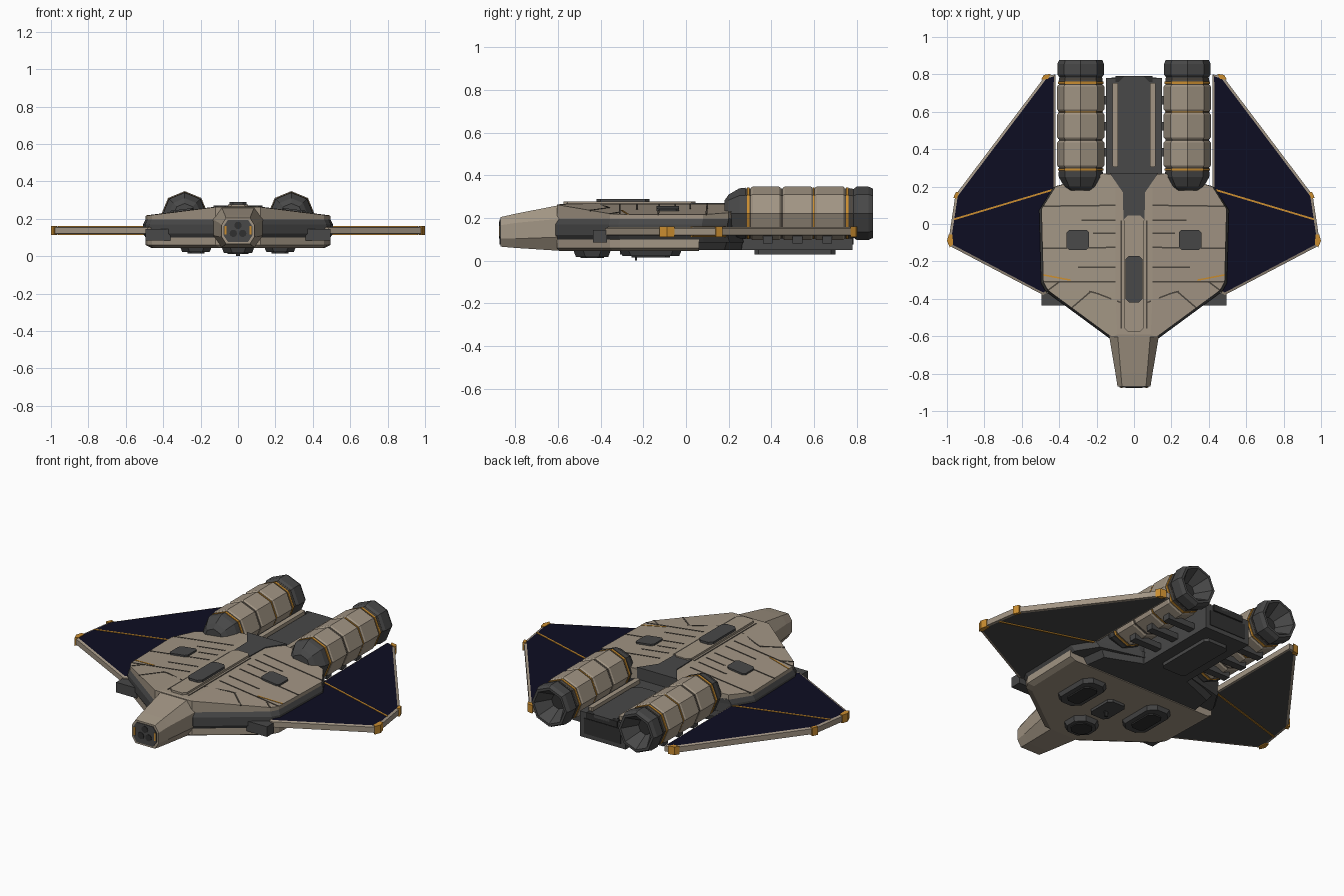
import bpy, bmesh, math

if "Cube" in bpy.data.objects:
    bpy.data.objects.remove(bpy.data.objects["Cube"], do_unlink=True)


def material(name, r, g, b):
    m = bpy.data.materials.new(name)
    m.use_nodes = True
    m.diffuse_color = (r, g, b, 1)
    m.node_tree.nodes["Principled BSDF"].inputs["Base Color"].default_value = (r, g, b, 1)
    return m


TAN = material("tan hull", 0.36, 0.30, 0.23)
DARK = material("dark grey", 0.065, 0.065, 0.065)
BLACK = material("charcoal", 0.03, 0.03, 0.03)
NAVY = material("navy panel", 0.004, 0.004, 0.016)
GOLD = material("gold trim", 0.6, 0.27, 0.03)
GROOVE = material("seam brown", 0.075, 0.063, 0.05)


def finish(bm, name, *mats):
    bmesh.ops.recalc_face_normals(bm, faces=bm.faces)
    me = bpy.data.meshes.new(name)
    bm.to_mesh(me)
    bm.free()
    for m in mats:
        me.materials.append(m)
    ob = bpy.data.objects.new(name, me)
    bpy.context.collection.objects.link(ob)
    return ob


def loft_bm(rings):
    """Skin equal-length rings of points and cap both ends."""
    bm = bmesh.new()
    rows = [[bm.verts.new(p) for p in ring] for ring in rings]
    n = len(rows[0])
    for a, b in zip(rows, rows[1:]):
        for i in range(n):
            j = (i + 1) % n
            bm.faces.new((a[i], a[j], b[j], b[i]))
    bm.faces.new(rows[0])
    bm.faces.new(rows[-1])
    return bm


def loft(name, rings, mat):
    return finish(loft_bm(rings), name, mat)


def prism(name, outline, z0, z1, mat):
    return loft(name, [[(x, y, z) for x, y in outline] for z in (z0, z1)], mat)


def box(name, x0, x1, y0, y1, z0, z1, mat):
    return prism(name, [(x0, y0), (x1, y0), (x1, y1), (x0, y1)], z0, z1, mat)


def full(half):
    """Complete a right-hand outline by mirroring it across x = 0."""
    return half + [(-p[0], *p[1:]) for p in reversed(half)]


def chamfered(cx, cy, w, h, c):
    """Rectangle outline with cut corners; w and h are half sizes."""
    q = [(w, h - c), (w - c, h), (c - w, h), (-w, h - c)]
    return [(cx + x, cy + y) for x, y in q + [(-x, -y) for x, y in q]]


def pad(name, cx, cy, w, h, z0, z1, mat, c=0.03, taper=0.0):
    return loft(name, [[(x, y, z0) for x, y in chamfered(cx, cy, w - taper, h - taper, c)],
                       [(x, y, z1) for x, y in chamfered(cx, cy, w, h, c)]], mat)


def roof(x):
    return 0.265 - max(0, abs(x) - 0.1) * 0.125


# Hull: tan roof, dark waist and tan belly
edge = [(0.12, -0.605), (0.46, -0.355), (0.485, -0.31), (0.495, 0.08), (0.42, 0.2), (0.17, 0.27)]
ridge = [(0.09, -0.59), (0.1, -0.36), (0.1, -0.3), (0.1, 0.08), (0.1, 0.17), (0.1, 0.26)]


def layer(z, grow=0.0, back=0.27):
    return full([(x + grow, min(y - grow / 2, back), z) for x, y in edge])


loft("upper_hull", [layer(0.195), full([(x, y, roof(x)) for x, y in edge]),
                    full([(x, y, 0.265) for x, y in ridge])], TAN)
loft("hull_waist", [layer(0.085, -0.01), layer(0.12, 0.012), layer(0.17, 0.012),
                    layer(0.2, -0.002)], DARK)
loft("lower_hull", [layer(0.045, -0.03, 0.06), layer(0.06, 0.0, 0.06),
                    layer(0.1, 0.0, 0.06)], TAN)
loft("rear_belly", [full([(0.38, 0.05, 0.05), (0.36, 0.18, 0.05), (0.16, 0.26, 0.05)]),
                    full([(0.43, 0.05, 0.12), (0.41, 0.2, 0.12), (0.17, 0.27, 0.12)])], DARK)


# Seams and trim lying on the sloping roof
def roof_strip(name, a, b, mat, w=0.004, lift=0.002):
    dx, dy = b[0] - a[0], b[1] - a[1]
    k = w / math.hypot(dx, dy)
    ring = [(x + t * -dy * k, y + t * dx * k) for (x, y), t in
            ((a, 1), (b, 1), (b, -1), (a, -1))]
    loft(name, [[(x, y, roof(x) + h) for x, y in ring] for h in (-0.004, lift)], mat)


seams = [((0.1, 0.1), (0.49, 0.095)), ((0.1, -0.125), (0.49, -0.13)), ((0.1, -0.31), (0.48, -0.31)),
         ((0.07, -0.42), (0.2, -0.37)), ((0.2, -0.37), (0.24, -0.36)), ((0.23, -0.36), (0.335, -0.45)),
         ((0.068, -0.56), (0.068, 0.02)), ((0.1, 0.02), (0.28, 0.02)), ((0.1, -0.23), (0.3, -0.23)),
         ((0.1, -0.05), (0.22, -0.05)), ((0.4, -0.31), (0.46, -0.355))]
for s, side in ((1, "left"), (-1, "right")):
    for a, b in seams:
        roof_strip(side + "_roof_seam", (s * a[0], a[1]), (s * b[0], b[1]), GROOVE)
    roof_strip(side + "_roof_trim", (s * 0.34, -0.3), (s * 0.485, -0.272), GOLD)
    hatch = chamfered(s * 0.3, -0.085, 0.06, 0.053, 0.014)
    loft(side + "_roof_hatch", [[(x, y, roof(x) + h) for x, y in hatch] for h in (-0.01, 0.01)], DARK)

# Spine with canopy, and the dark deck behind it
pad("spine", 0, -0.265, 0.054, 0.31, 0.25, 0.277, TAN, 0.02)
pad("canopy", 0, -0.295, 0.046, 0.125, 0.27, 0.29, DARK, 0.02)
prism("rear_deck", full([(0.056, 0.02), (0.06, 0.17), (0.13, 0.272)]), 0.2, 0.27, DARK)


# Nose: octagonal taper with a sensor face
def nose_ring(y, w, top, z0, z1, c):
    return full([(top, y, z0), (w, y, z0 + c), (w, y, z1 - c), (top, y, z1)])


loft("nose", [nose_ring(-0.87, 0.088, 0.064, 0.066, 0.204, 0.038),
              nose_ring(-0.8, 0.099, 0.07, 0.06, 0.22, 0.043),
              nose_ring(-0.585, 0.135, 0.088, 0.046, 0.262, 0.065),
              nose_ring(-0.5, 0.135, 0.088, 0.046, 0.262, 0.065)], TAN)
loft("sensor_face", [nose_ring(y, 0.078, 0.054, 0.076, 0.194, 0.036) for y in (-0.874, -0.86)], DARK)
for x, z in ((-0.025, 0.122), (0.025, 0.122), (0, 0.165)):
    loft("sensor_lens", [[(x + 0.02 * math.cos(t * math.pi / 5), y, z + 0.02 * math.sin(t * math.pi / 5))
                          for t in range(10)] for y in (-0.877, -0.865)], BLACK)
for s in (1, -1):
    box("sensor_light", s * 0.061, s * 0.071, -0.877, -0.865, 0.115, 0.162, GOLD)

# Wings: framed solar panel, diagonal trim, corner caps and pylon
wing = [(0.42, 0.8), (0.475, 0.79), (0.955, 0.155), (0.992, -0.09), (0.98, -0.12), (0.485, -0.38), (0.42, -0.34)]
for s, side in ((1, "left"), (-1, "right")):
    bm = loft_bm([[(s * x, y, z) for x, y in wing] for z in (0.12, 0.152)])
    bmesh.ops.recalc_face_normals(bm, faces=bm.faces)
    for f in [f for f in bm.faces if abs(f.normal.z) > 0.9]:
        bmesh.ops.inset_individual(bm, faces=[f], thickness=0.014)
        f.material_index = 1 if f.normal.z > 0 else 2
        up = 0.005 if f.normal.z > 0 else -0.002
        for v in f.verts:
            v.co.z += up
    finish(bm, side + "_wing", TAN, NAVY, DARK)
    line = [(0.42, 0.192), (0.963, 0.03), (0.963, 0.02), (0.42, 0.182)]
    prism(side + "_wing_trim", [(s * x, y) for x, y in line], 0.112, 0.16, GOLD)
    caps = {"rear": [(0.445, 0.803), (0.482, 0.797), (0.497, 0.772), (0.46, 0.775)],
            "tip": [(0.935, 0.168), (0.952, 0.172), (0.966, 0.14), (0.948, 0.135)],
            "front": [(0.97, -0.055), (0.99, -0.055), (1.0, -0.09), (0.985, -0.125), (0.968, -0.11)]}
    for where, pts in caps.items():
        prism(side + "_wing_cap_" + where, [(s * x, y) for x, y in pts], 0.112, 0.16, GOLD)
    box(side + "_wing_pylon", s * 0.36, s * 0.495, -0.435, -0.37, 0.085, 0.145, DARK)

# Engines: octagonal nacelles with collars, seams and hollow nozzles
EZ = 0.222


def octagon(cx, y, r, drop=0.0):
    return [(cx + r * math.sin(k * math.pi / 4), y, EZ - drop + r * math.cos(k * math.pi / 4))
            for k in range(8)]


for s, side in ((1, "left"), (-1, "right")):
    def turned(name, profile, mat):
        loft(side + name, [octagon(s * 0.285, y, r) for y, r in profile], mat)

    turned("_engine_core", [(0.27, 0.117), (0.78, 0.117)], GROOVE)
    turned("_engine_intake", [(0.18, 0.06), (0.2, 0.088), (0.25, 0.117), (0.278, 0.12)], DARK)
    for y in (0.305, 0.455, 0.605):
        turned("_engine_panel", [(y, 0.12), (y + 0.008, 0.126), (y + 0.13, 0.126), (y + 0.138, 0.12)], TAN)
    for y in (0.285, 0.749):
        turned("_engine_collar", [(y, 0.121), (y + 0.012, 0.121)], GOLD)
    turned("_engine_band", [(0.596, 0.1205), (0.602, 0.1205)], GOLD)
    turned("_engine_nozzle", [(0.765, 0.118), (0.785, 0.114), (0.8, 0.125), (0.855, 0.125),
                              (0.877, 0.115), (0.877, 0.1), (0.785, 0.045)], DARK)
    turned("_engine_throat", [(0.78, 0.044), (0.79, 0.044)], BLACK)

    # Struts from the tail block to the engine
    for y in (0.36, 0.5, 0.64):
        loft(side + "_engine_strut", [[(s * x, yy, z) for yy, z in
             ((y, 0.08), (y + 0.045, 0.08), (y + 0.045, 0.115), (y, 0.115))] for x in (0.13, 0.33)], DARK)
    # Rails, landing pads
    pad(side + "_tail_rail", s * 0.1, 0.53, 0.015, 0.225, 0.19, 0.225, TAN, 0.006)
    pad(side + "_landing_pad", s * 0.225, -0.165, 0.085, 0.145, 0.022, 0.05, DARK, 0.04, 0.012)
    pad(side + "_landing_plate", s * 0.225, -0.165, 0.045, 0.09, 0.014, 0.03, BLACK, 0.02)

# Tail block between the engines
box("tail_block", -0.15, 0.15, 0.2, 0.78, 0.05, 0.2, DARK)
pad("tail_panel", 0, 0.575, 0.08, 0.215, 0.19, 0.208, DARK, 0.03)
box("tail_lip", -0.1, 0.1, 0.76, 0.79, 0.17, 0.207, BLACK)
box("tail_recess", -0.12, 0.12, 0.775, 0.784, 0.075, 0.165, BLACK)
pad("tail_keel", 0, 0.51, 0.08, 0.19, 0.03, 0.06, DARK, 0.02)

# Nose landing pad and belly sensor
pad("front_landing_pad", 0, -0.44, 0.088, 0.088, 0.018, 0.05, DARK, 0.045, 0.012)
pad("front_landing_plate", 0, -0.44, 0.055, 0.055, 0.012, 0.03, BLACK, 0.03)
pad("belly_hatch", 0, -0.22, 0.06, 0.09, 0.03, 0.05, DARK, 0.02)
box("belly_probe", -0.01, 0.01, -0.24, -0.23, 0.0, 0.04, BLACK)
